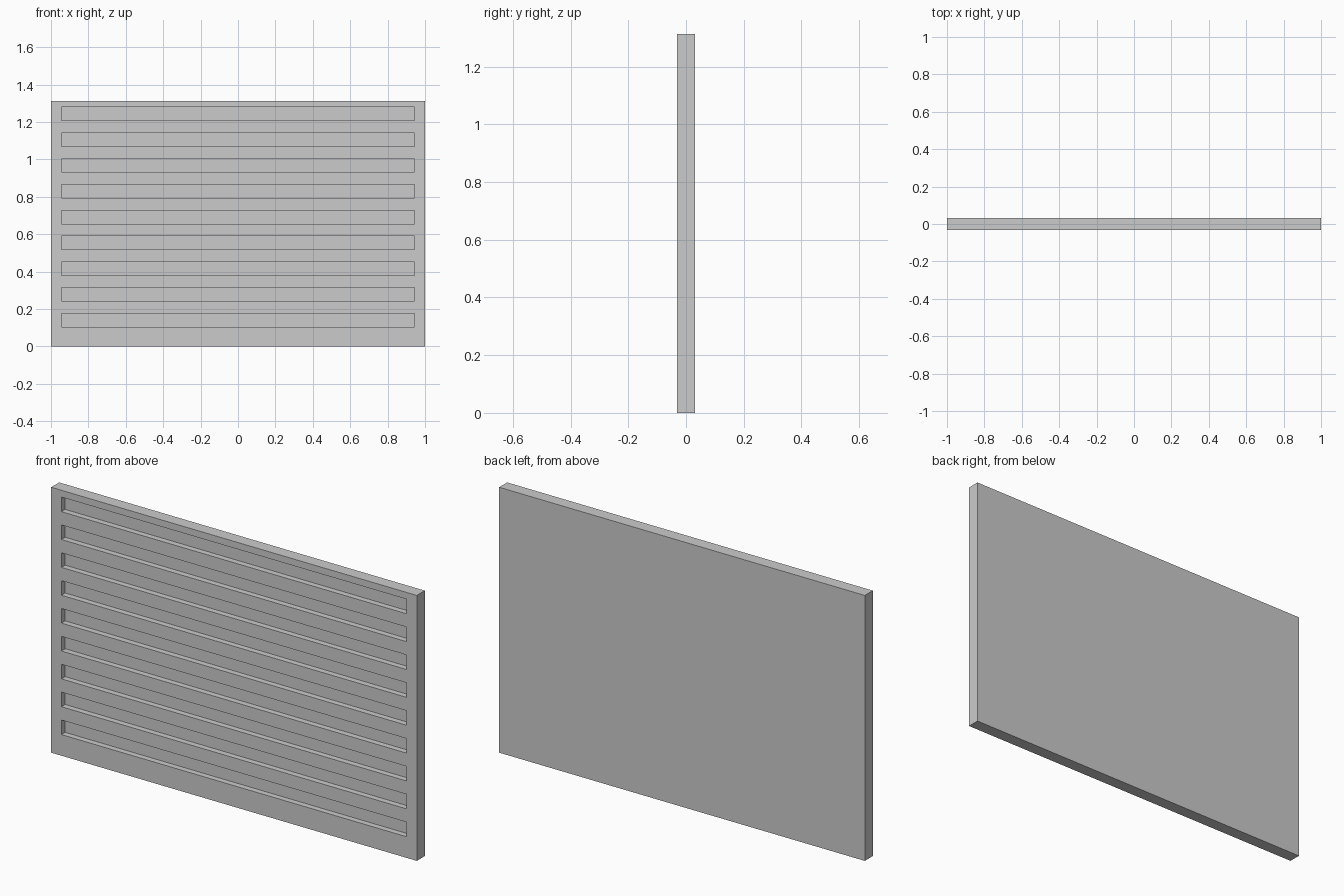
import bpy

if "Cube" in bpy.data.objects:
    bpy.data.objects.remove(bpy.data.objects["Cube"])

WIDTH, THICK, HEIGHT = 2.0, 0.0625, 1.3125
SLOT_COUNT, SLOT_W, SLOT_H = 9, 1.888, 0.072
SLOT_DEPTH, SLOT_BOTTOM, SLOT_PITCH = 0.029, 0.1045, 0.1378


def box(name, size, centre):
    bpy.ops.mesh.primitive_cube_add(size=1, location=centre)
    obj = bpy.context.object
    obj.name = name
    obj.scale = size
    bpy.ops.object.transform_apply(location=False, rotation=False, scale=True)
    return obj


# Solid panel
panel = box("slotted_panel", (WIDTH, THICK, HEIGHT), (0, 0, HEIGHT / 2))

# Row of shallow slots, cut only into the front face
cutter = box("slot_cutter", (SLOT_W, SLOT_DEPTH * 2, SLOT_H),
             (0, -THICK / 2, SLOT_BOTTOM + SLOT_H / 2))
array = cutter.modifiers.new("slots", "ARRAY")
array.count = SLOT_COUNT
array.use_relative_offset = False
array.use_constant_offset = True
array.constant_offset_displace = (0, 0, SLOT_PITCH)
cutter.hide_render = True
cutter.display_type = 'WIRE'

# Cut the slots and drop the helper
cut = panel.modifiers.new("cut_slots", "BOOLEAN")
cut.operation = 'DIFFERENCE'
cut.solver = 'EXACT'
cut.object = cutter
bpy.context.view_layer.objects.active = panel
bpy.ops.object.modifier_apply(modifier=cut.name)
bpy.data.objects.remove(cutter)
